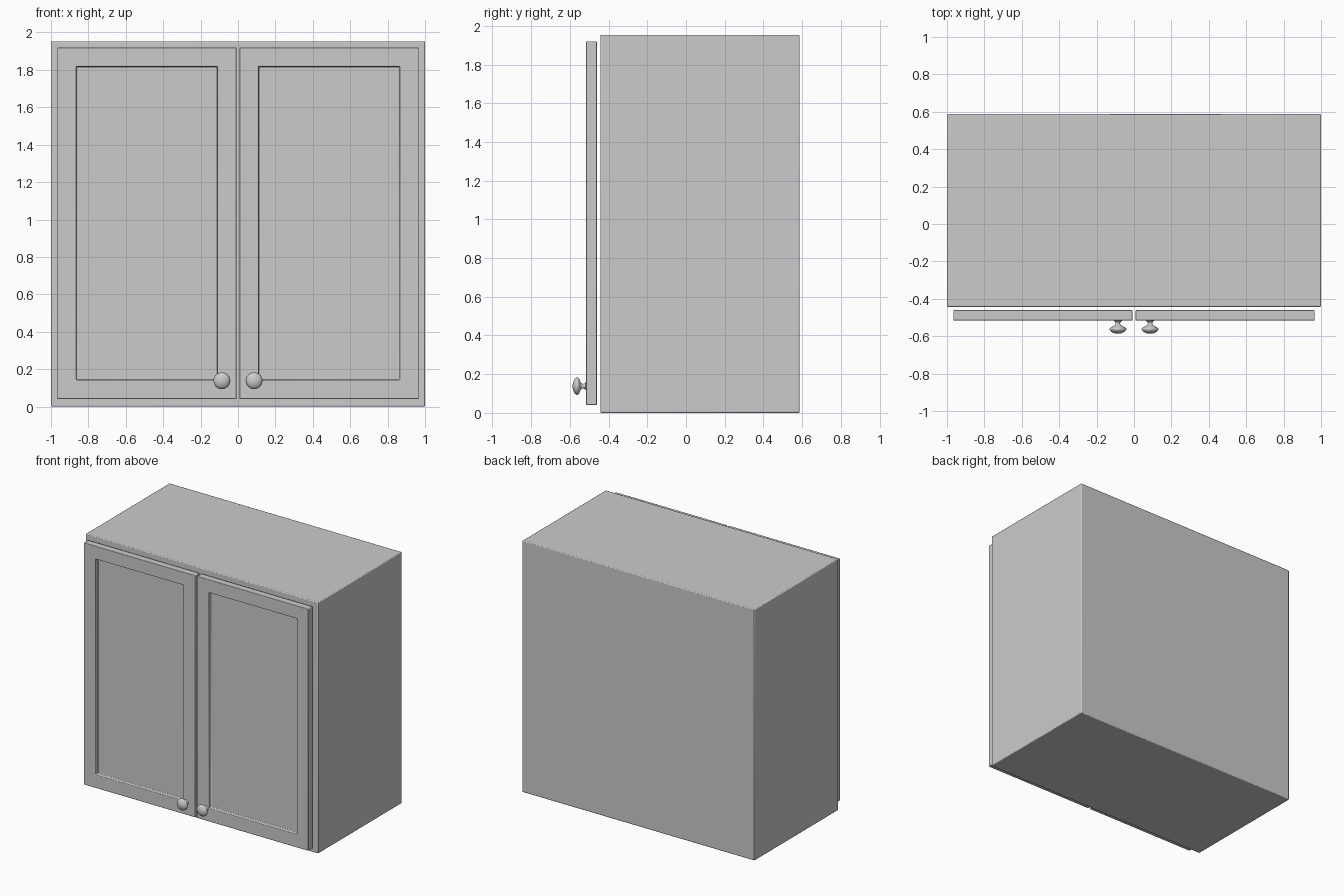
import bpy, bmesh, math
from mathutils import Vector, Matrix

if "Cube" in bpy.data.objects:
    bpy.data.objects.remove(bpy.data.objects["Cube"])


def finish(name, bm, angle=35):
    bmesh.ops.recalc_face_normals(bm, faces=bm.faces)
    mesh = bpy.data.meshes.new(name)
    bm.to_mesh(mesh)
    bm.free()
    ob = bpy.data.objects.new(name, mesh)
    bpy.context.collection.objects.link(ob)
    bpy.ops.object.select_all(action='DESELECT')
    bpy.context.view_layer.objects.active = ob
    ob.select_set(True)
    bpy.ops.object.shade_smooth_by_angle(angle=math.radians(angle))
    return ob


def box(lo, hi):
    lo, hi = Vector(lo), Vector(hi)
    bm = bmesh.new()
    bmesh.ops.create_cube(bm, size=1, matrix=Matrix.Translation((lo + hi) / 2)
                          @ Matrix.Diagonal((*(hi - lo), 1)))
    return bm


def soften(ob, width):
    mod = ob.modifiers.new("soft_edges", 'BEVEL')
    mod.width = width
    mod.segments = 2
    mod.limit_method = 'ANGLE'


# Cabinet body
body = finish("cabinet_body", box((-1, -0.443, 0), (1, 0.587, 1.953)))
soften(body, 0.006)

# Knob profile: radius, distance from the door front
PROFILE = [(0.0, -0.003), (0.021, -0.003), (0.021, 0.002), (0.015, 0.007),
           (0.012, 0.014), (0.013, 0.023), (0.022, 0.029), (0.038, 0.036),
           (0.045, 0.044), (0.044, 0.051), (0.036, 0.060), (0.020, 0.068),
           (0.0, 0.071)]
FRONT = -0.516

for side, label in ((-1, "left"), (1, "right")):
    # Door slab with a recessed centre panel
    x0, x1 = sorted((side * 0.008, side * 0.966))
    bm = box((x0, FRONT, 0.04), (x1, -0.461, 1.92))
    front = min(bm.faces, key=lambda f: f.calc_center_median().y)
    bmesh.ops.inset_region(bm, faces=[front], thickness=0.143)
    bmesh.ops.inset_region(bm, faces=[front], thickness=0.003, depth=0)
    bmesh.ops.translate(bm, verts=front.verts, vec=(0, 0.03, 0))
    soften(finish(label + "_door", bm), 0.004)

    # Turned knob
    bm = bmesh.new()
    pts = [bm.verts.new((side * 0.086 + r, FRONT - d, 0.138)) for r, d in PROFILE]
    edges = [bm.edges.new(p) for p in zip(pts, pts[1:])]
    bmesh.ops.spin(bm, geom=pts + edges, cent=(side * 0.086, 0, 0.138),
                   axis=(0, 1, 0), angle=math.tau, steps=32)
    bmesh.ops.remove_doubles(bm, verts=bm.verts, dist=0.0001)
    finish(label + "_knob", bm, 50)
